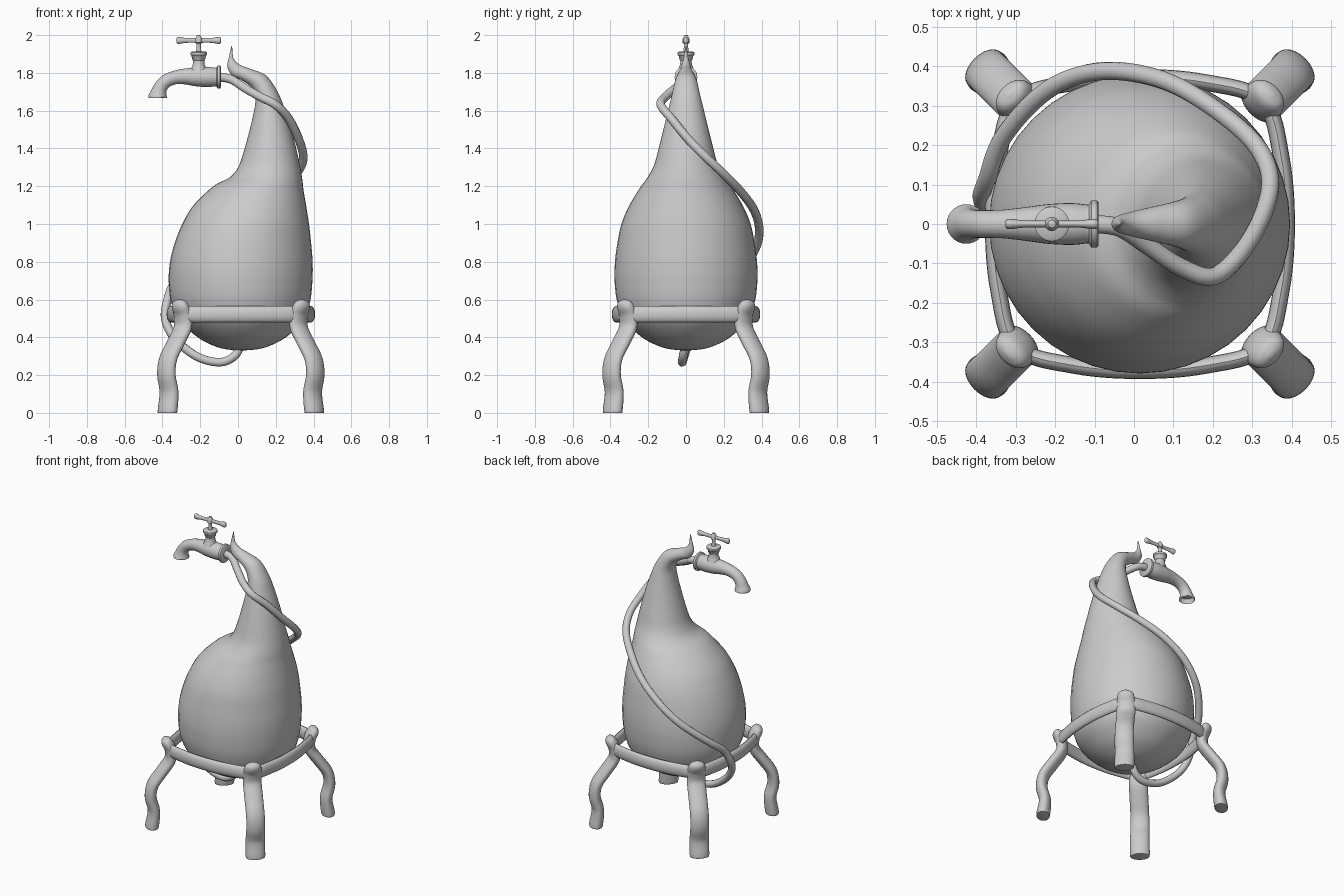
import bpy, bmesh, math
from mathutils import Vector

if "Cube" in bpy.data.objects:
    bpy.data.objects.remove(bpy.data.objects["Cube"])

X, Y, Z = Vector((1, 0, 0)), Vector((0, 1, 0)), Vector((0, 0, 1))
CX = 0.015  # x centre of the stand


def smooth(rows, k=6, closed=False):
    """Catmull-Rom interpolation of parameter rows."""
    n, out = len(rows), []
    get = (lambda i: rows[i % n]) if closed else (lambda i: rows[max(0, min(n - 1, i))])
    for i in range(n if closed else n - 1):
        p = [get(i + j) for j in (-1, 0, 1, 2)]
        for s in range(k):
            t = s / k
            out.append(tuple(0.5 * (2 * b + (c - a) * t + (2 * a - 5 * b + 4 * c - d) * t * t
                                    + (3 * b - a - 3 * c + d) * t ** 3) for a, b, c, d in zip(*p)))
    if not closed:
        out.append(tuple(rows[-1]))
    return out


def ellipse(c, u, v, a, b, n=28):
    return [c + u * (a * math.cos(2 * math.pi * i / n)) + v * (b * math.sin(2 * math.pi * i / n))
            for i in range(n)]


def loft(name, rings, closed=False, angle=40):
    """Skin a list of equal-length rings, capping open ends."""
    bm = bmesh.new()
    vs = [[bm.verts.new(p) for p in r] for r in rings]
    n = len(rings[0])
    for i in range(len(vs) if closed else len(vs) - 1):
        a, b = vs[i], vs[(i + 1) % len(vs)]
        for j in range(n):
            bm.faces.new((a[j], a[(j + 1) % n], b[(j + 1) % n], b[j]))
    if not closed:
        bm.faces.new(vs[0])
        bm.faces.new(vs[-1])
    bmesh.ops.recalc_face_normals(bm, faces=bm.faces)
    me = bpy.data.meshes.new(name)
    bm.to_mesh(me)
    bm.free()
    ob = bpy.data.objects.new(name, me)
    bpy.context.collection.objects.link(ob)
    bpy.ops.object.select_all(action='DESELECT')
    ob.select_set(True)
    bpy.context.view_layer.objects.active = ob
    bpy.ops.object.shade_smooth_by_angle(angle=math.radians(angle))
    return ob


def sweep_xz(name, rows, angle=40):
    """Round tube along a path in the y = 0 plane; rows of x, z, radius."""
    rings = []
    for i, (x, z, r) in enumerate(rows):
        a, b = rows[max(i - 1, 0)], rows[min(i + 1, len(rows) - 1)]
        t = Vector((b[0] - a[0], 0, b[1] - a[1])).normalized()
        rings.append(ellipse(Vector((x, 0, z)), Y, t.cross(Y), r, r))
    return loft(name, rings, angle=angle)


# Gourd body: left x/z, right x/z and half depth of each section
body = [
    (0.015, .33, .025, .33, .005), (-.07, .338, .11, .338, .09), (-.14, .36, .18, .36, .16),
    (-.22, .405, .26, .405, .24), (-.31, .49, .345, .49, .325), (-.355, .59, .382, .59, .365),
    (-.367, .70, .394, .70, .378), (-.36, .80, .395, .80, .376), (-.335, .90, .387, .90, .363),
    (-.295, 1.0, .376, 1.0, .342), (-.235, 1.10, .362, 1.09, .302), (-.13, 1.20, .347, 1.18, .245),
    (-.04, 1.25, .34, 1.24, .205), (.005, 1.31, .328, 1.31, .17), (.035, 1.40, .308, 1.40, .145),
    (.062, 1.50, .282, 1.50, .12), (.085, 1.60, .247, 1.61, .094), (.093, 1.675, .21, 1.70, .074),
    (.07, 1.725, .15, 1.785, .058), (.018, 1.762, .075, 1.818, .043),
    (-.03, 1.785, .02, 1.838, .031), (-.056, 1.83, -.01, 1.858, .022),
    (-.05, 1.875, -.026, 1.885, .012), (-.035, 1.942, -.031, 1.942, .002)]
rings = []
for xl, zl, xr, zr, hy in smooth(body):
    l, r = Vector((xl, 0, zl)), Vector((xr, 0, zr))
    rings.append(ellipse((l + r) / 2, (r - l) / 2, Y, 1, hy, 40))
loft("body", rings, angle=60)

# Rounded-square support ring
path = []
for i in range(4):
    c, s = (1, 0, -1, 0)[i], (0, 1, 0, -1)[i]
    for px, py in ((.372, 0), (.358, .17), (.312, .312), (.17, .358)):
        path.append((CX + c * px - s * py, s * px + c * py))
path = smooth(path, 6, True)
rings = []
for i, (x, y) in enumerate(path):
    a, b = path[i - 1], path[(i + 1) % len(path)]
    t = Vector((b[0] - a[0], b[1] - a[1], 0)).normalized()
    rings.append(ellipse(Vector((x, y, .522)), t.cross(Z), Z, .021, .043, 16))
loft("support_ring", rings, closed=True)

# Four wavy legs: offset per axis, height, half width, half thickness
leg = [(.388, .0, .056, .037), (.388, .012, .061, .042), (.38, .11, .06, .037), (.394, .20, .059, .036),
       (.385, .285, .058, .035), (.345, .37, .058, .035), (.308, .45, .058, .035),
       (.308, .52, .057, .036), (.322, .565, .052, .035), (.329, .588, .038, .025), (.332, .598, .01, .006)]
leg = smooth(leg, 5)
for name, sx, sy in (("front_left_leg", -1, -1), ("front_right_leg", 1, -1),
                     ("back_left_leg", -1, 1), ("back_right_leg", 1, 1)):
    out = Vector((sx, sy, 0)).normalized()
    side = out.cross(Z)
    rings = []
    for i, (u, z, a, b) in enumerate(leg):
        p, q = leg[max(i - 1, 0)], leg[min(i + 1, len(leg) - 1)]
        t = (out * (q[0] - p[0]) * 1.414 + Z * (q[1] - p[1])).normalized()
        if z < .013:
            t = Z
        rings.append(ellipse(Vector((CX + sx * u, sy * u, z)), side, t.cross(side), a, b, 24))
    loft(name, rings, angle=50)

# Hose winding from the belly up to the tap
hose = [(.02, 0, .37), (-.02, -.015, .30), (-.10, -.02, .268), (-.22, -.01, .30), (-.335, .02, .395),
        (-.385, .06, .50), (-.37, .12, .61), (-.335, .215, .69), (-.25, .315, .79), (-.16, .37, .875),
        (-.05, .388, .97), (.08, .362, 1.07), (.20, .295, 1.165), (.305, .205, 1.26), (.345, .115, 1.345),
        (.325, .02, 1.44), (.27, -.075, 1.555), (.20, -.133, 1.63), (.12, -.11, 1.672),
        (.035, -.055, 1.72), (-.035, -.01, 1.765), (-.10, 0, 1.778)]
cu = bpy.data.curves.new("hose", 'CURVE')
cu.dimensions = '3D'
cu.bevel_depth = .023
cu.bevel_resolution = 4
cu.use_fill_caps = True
sp = cu.splines.new('POLY')
pts = smooth(hose, 8)
sp.points.add(len(pts) - 1)
for p, co in zip(sp.points, pts):
    p.co = (*co, 1)
ob = bpy.data.objects.new("hose", cu)
bpy.context.collection.objects.link(ob)
bpy.ops.object.select_all(action='DESELECT')
ob.select_set(True)
bpy.context.view_layer.objects.active = ob
bpy.ops.object.convert(target='MESH')
bpy.ops.object.shade_smooth_by_angle(angle=math.radians(40))

# Tap: flanged barrel curving down into a hollow spout
flange = [(-.09, 1.778, .055), (-.094, 1.778, .06), (-.108, 1.778, .06), (-.114, 1.778, .05)]
barrel = smooth([(-.118, 1.778, .049), (-.16, 1.778, .053), (-.22, 1.779, .05), (-.28, 1.781, .042),
                 (-.335, 1.775, .036), (-.38, 1.757, .035), (-.408, 1.727, .036),
                 (-.42, 1.697, .041), (-.425, 1.674, .05)], 4)
sweep_xz("tap_body", flange + barrel + [(-.425, 1.668, .049)])
bpy.context.object.data.update()
spout = bpy.context.object
bm = bmesh.new()
bm.from_mesh(spout.data)
mouth = min((f for f in bm.faces if len(f.verts) > 4), key=lambda f: f.calc_center_median().z)
bmesh.ops.inset_region(bm, faces=[mouth], thickness=.008)
bmesh.ops.translate(bm, verts=mouth.verts, vec=(.003, 0, .03))
bm.to_mesh(spout.data)
bm.free()

# Bonnet, stem and finial of the tap, turned around one axis
sweep_xz("tap_stem", [(-.208, z, r) for z, r in (
    (1.81, .045), (1.832, .036), (1.845, .031), (1.865, .03), (1.87, .034), (1.89, .038), (1.895, .044),
    (1.908, .044), (1.912, .038), (1.914, .014), (1.94, .011), (1.955, .012), (1.96, .018),
    (1.982, .018), (1.99, .013), (1.998, .01), (2.0, .006))])

# Cross handle with swollen ends
half = [(.0, .014), (.03, .012), (.07, .013), (.1, .018), (.112, .018), (.117, .012), (.118, .003)]
rows = [(-d, r) for d, r in half[:0:-1]] + half
loft("tap_handle", [ellipse(Vector((-.208 + d, 0, 1.972)), Y, Z, r * .7, r, 16)
                    for d, r in smooth(rows, 3)], angle=60)
